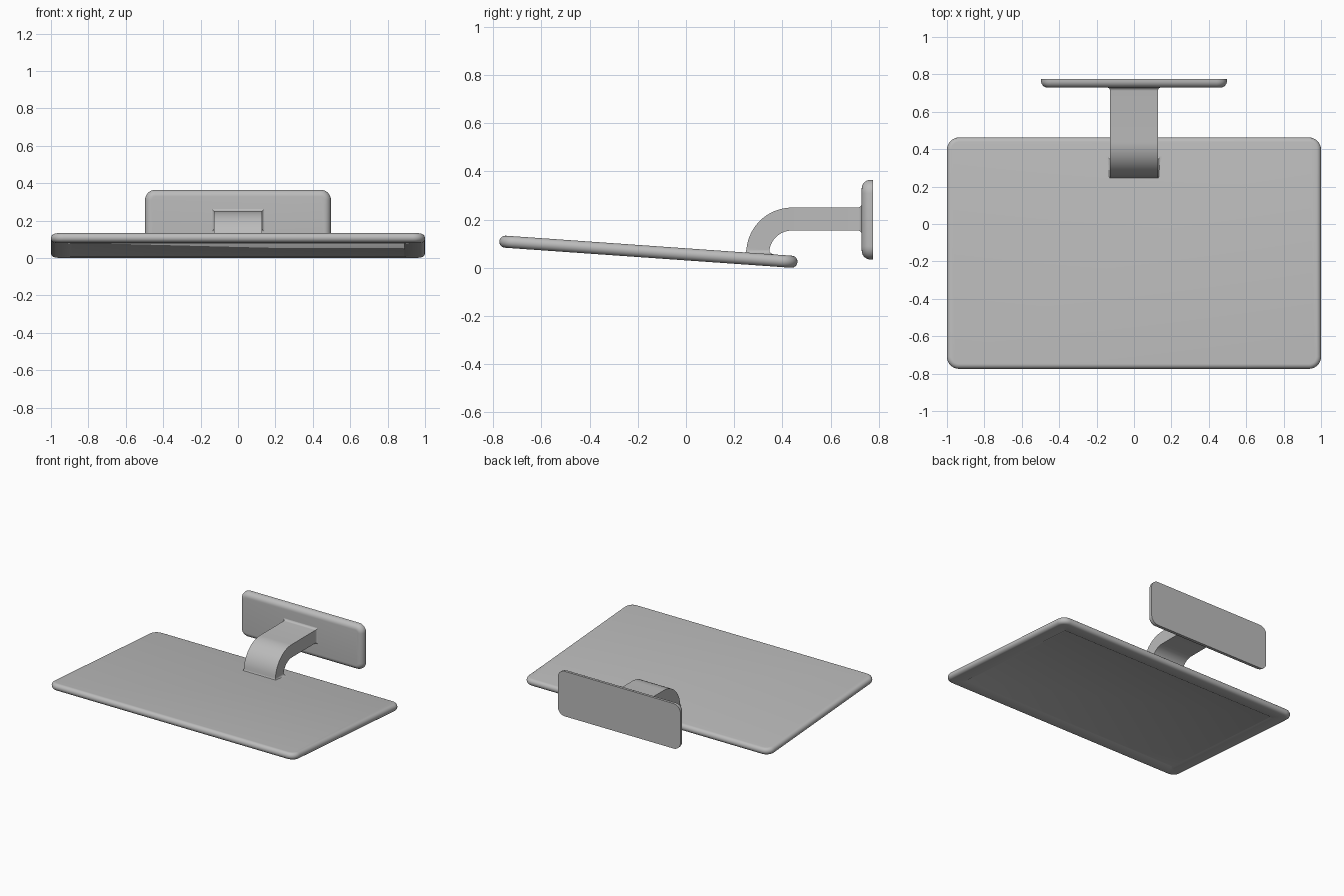
import bpy, bmesh
from math import sin, cos, pi, radians
from mathutils import Vector, Matrix

if "Cube" in bpy.data.objects:
    bpy.data.objects.remove(bpy.data.objects["Cube"])

grey = bpy.data.materials.new("plain grey")
grey.use_nodes = True
colour = (0.5, 0.5, 0.5, 1)
grey.diffuse_color = colour
grey.node_tree.nodes["Principled BSDF"].inputs["Base Color"].default_value = colour


def loft(name, rings, matrix=Matrix()):
    """Skin a list of closed rings, cap both ends and shade smooth."""
    bm = bmesh.new()
    loops = [[bm.verts.new(matrix @ p) for p in ring] for ring in rings]
    n = len(loops[0])
    for a, b in zip(loops, loops[1:]):
        for i in range(n):
            j = (i + 1) % n
            bm.faces.new((a[i], a[j], b[j], b[i]))
    bm.faces.new(loops[0][::-1])
    bm.faces.new(loops[-1])
    bmesh.ops.recalc_face_normals(bm, faces=bm.faces)
    mesh = bpy.data.meshes.new(name)
    bm.to_mesh(mesh)
    bm.free()
    mesh.materials.append(grey)
    obj = bpy.data.objects.new(name, mesh)
    bpy.context.collection.objects.link(obj)
    bpy.ops.object.select_all(action='DESELECT')
    obj.select_set(True)
    bpy.context.view_layer.objects.active = obj
    bpy.ops.object.shade_smooth_by_angle(angle=radians(30))
    return obj


def rounded_outline(half_x, half_y, radius, inset, z, steps=8):
    """Rounded rectangle shrunk by inset, at height z."""
    r = max(radius - inset, 0.008)
    cx, cy = half_x - inset - r, half_y - inset - r
    points = []
    for k, (sx, sy) in enumerate([(1, 1), (-1, 1), (-1, -1), (1, -1)]):
        for i in range(steps + 1):
            a = (k + i / steps) * pi / 2
            points.append(Vector((sx * cx + r * cos(a), sy * cy + r * sin(a), z)))
    return points


def plate(name, half_x, half_y, radius, profile, matrix):
    rings = [rounded_outline(half_x, half_y, radius, d, z) for d, z in profile]
    return loft(name, rings, matrix)


# Tilted panel: full round rim, shallow recess underneath
R = 0.025
rim = [(R - R * cos(a), R * sin(a)) for a in [(i / 12 - 0.5) * pi for i in range(13)]]
recess = [(0.11, -R + 0.005), (0.1, -R)]
plate("tilted_panel", 1.0, 0.62, 0.065, recess + rim,
      Matrix.Translation((0, -0.156, 0.067)) @ Matrix.Rotation(radians(-4), 4, 'X'))

# Upright mounting plate: flat back, rounded front edge
E = 0.036
edge = [(E - E * cos(i * pi / 16), 0.01 + E * sin(i * pi / 16)) for i in range(9)]
plate("mounting_plate", 0.497, 0.165, 0.055, [(0, 0)] + edge,
      Matrix.Translation((0, 0.775, 0.2)) @ Matrix.Rotation(radians(90), 4, 'X'))

# Curved arm: centre line as (y, z, angle, flare), flared where it meets the plates
HALF_WIDTH, HALF_THICK, FILLET = 0.128, 0.0475, 0.018
BEND_Y, BEND_Z, BEND_R = 0.44, 0.06, 0.1425
flare = [(FILLET * (1 - cos(a)), FILLET * (1 - sin(a)))
         for a in [i * pi / 12 for i in range(7)]]
path = [(BEND_Y - BEND_R, 0.045, 0, FILLET)]
path += [(BEND_Y - BEND_R, 0.057 + h, 0, f) for f, h in flare[::-1]][::-1][::-1]
path = [path[0]] + [(BEND_Y - BEND_R, 0.057 + h, 0, f) for f, h in sorted(flare, key=lambda q: q[1])]
for i in range(1, 25):
    a = i / 24 * pi / 2
    # The bend begins just above the foot fillet
    if BEND_Z + BEND_R * sin(a) > path[-1][1] + 0.003 or i > 6:
        path.append((BEND_Y - BEND_R * cos(a), BEND_Z + BEND_R * sin(a), a, 0))
path += [(0.73 - h, BEND_Z + BEND_R, pi / 2, f) for f, h in sorted(flare, key=lambda q: -q[1])]
path.append((0.75, BEND_Z + BEND_R, pi / 2, FILLET))

rings = []
for y, z, a, f in path:
    across = Vector((0, -cos(a), sin(a))) * (HALF_THICK + f)
    side = Vector((HALF_WIDTH + f, 0, 0))
    centre = Vector((0, y, z))
    rings.append([centre + across + side, centre + across - side,
                  centre - across - side, centre - across + side])
loft("curved_arm", rings)
